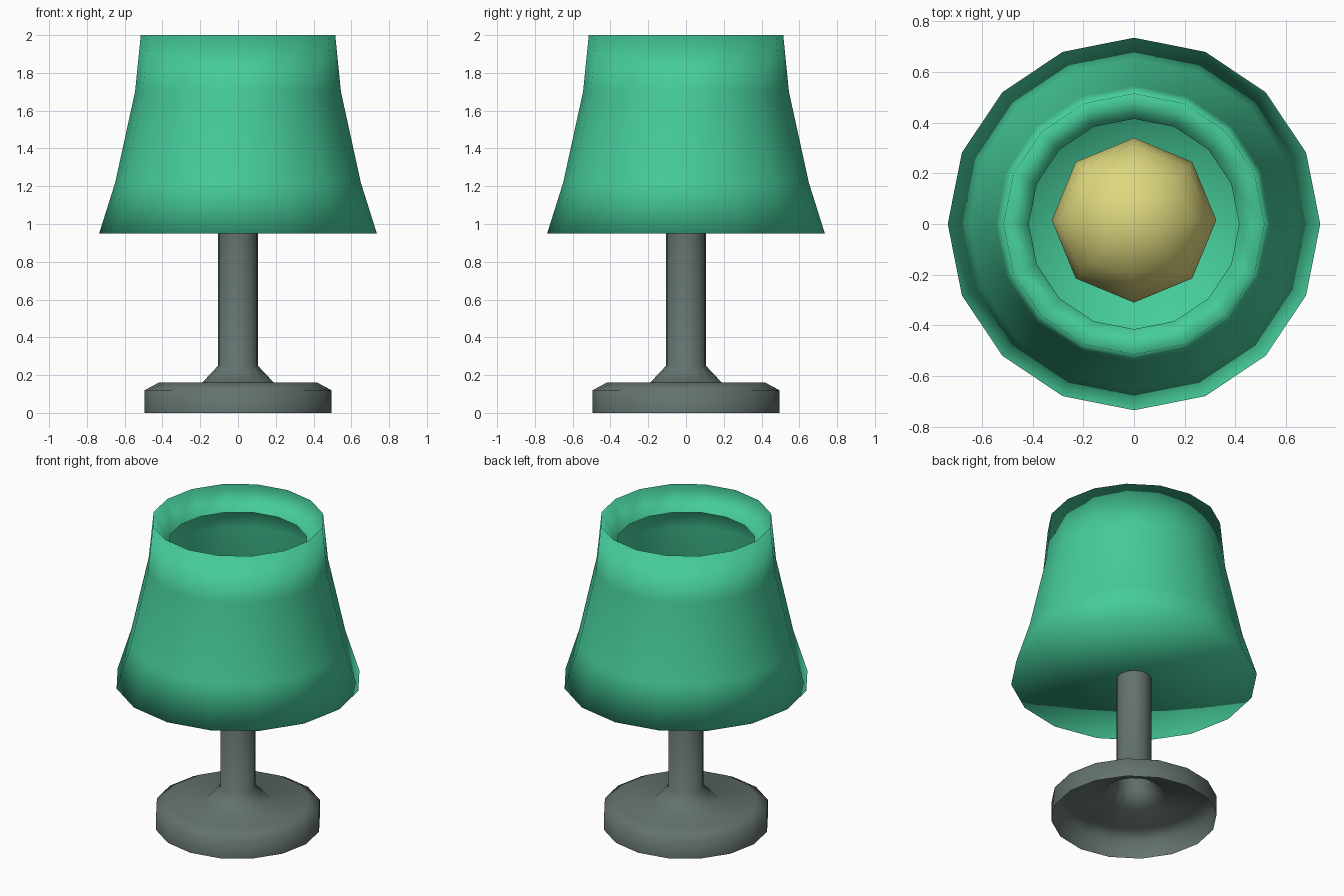
import bpy, bmesh, math

if "Cube" in bpy.data.objects:
    bpy.data.objects.remove(bpy.data.objects["Cube"])


def material(name, rgb):
    m = bpy.data.materials.new(name)
    m.diffuse_color = (*rgb, 1.0)
    m.use_nodes = True
    m.node_tree.nodes["Principled BSDF"].inputs["Base Color"].default_value = m.diffuse_color
    return m


def finish(bm, name, mat):
    for f in bm.faces:
        f.smooth = True
    me = bpy.data.meshes.new(name)
    bm.to_mesh(me)
    bm.free()
    me.materials.append(mat)
    ob = bpy.data.objects.new(name, me)
    bpy.context.collection.objects.link(ob)
    return ob


def lathe(name, profile, mat, sides=16):
    """Revolve (radius, z) points around z; radius 0 closes to a point."""
    bm = bmesh.new()
    rings = []
    for r, z in profile:
        if r == 0:
            rings.append([bm.verts.new((0, 0, z))] * sides)
        else:
            rings.append([bm.verts.new((r * math.cos(2 * math.pi * i / sides),
                                        r * math.sin(2 * math.pi * i / sides), z))
                          for i in range(sides)])
    for a, b in zip(rings, rings[1:]):
        for i in range(sides):
            j = (i + 1) % sides
            loop = list(dict.fromkeys((a[i], a[j], b[j], b[i])))
            bm.faces.new(loop)
    return finish(bm, name, mat)


green = material("shade_green", (0.061, 0.604, 0.323))
grey = material("base_grey", (0.127, 0.168, 0.156))
yellow = material("bulb_yellow", (0.73, 0.69, 0.21))

# Base and stem: one thin shell, open underneath
lathe("base_and_stem", [(0.495, 0.0), (0.495, 0.12), (0.42, 0.16), (0.19, 0.16),
                        (0.105, 0.25), (0.105, 0.96)], grey)

# Lampshade: closed bottom disc, flared wall, inward lip around the open top
lathe("lampshade", [(0, 0.95), (0.735, 0.95), (0.65, 1.22), (0.545, 1.70),
                    (0.515, 2.0), (0.415, 1.86)], green)

# Bulb: low-poly ball inside the shade
bm = bmesh.new()
bmesh.ops.create_uvsphere(bm, u_segments=8, v_segments=8, radius=0.325)
bulb = finish(bm, "bulb", yellow)
bulb.location = (0, 0.015, 1.27)
